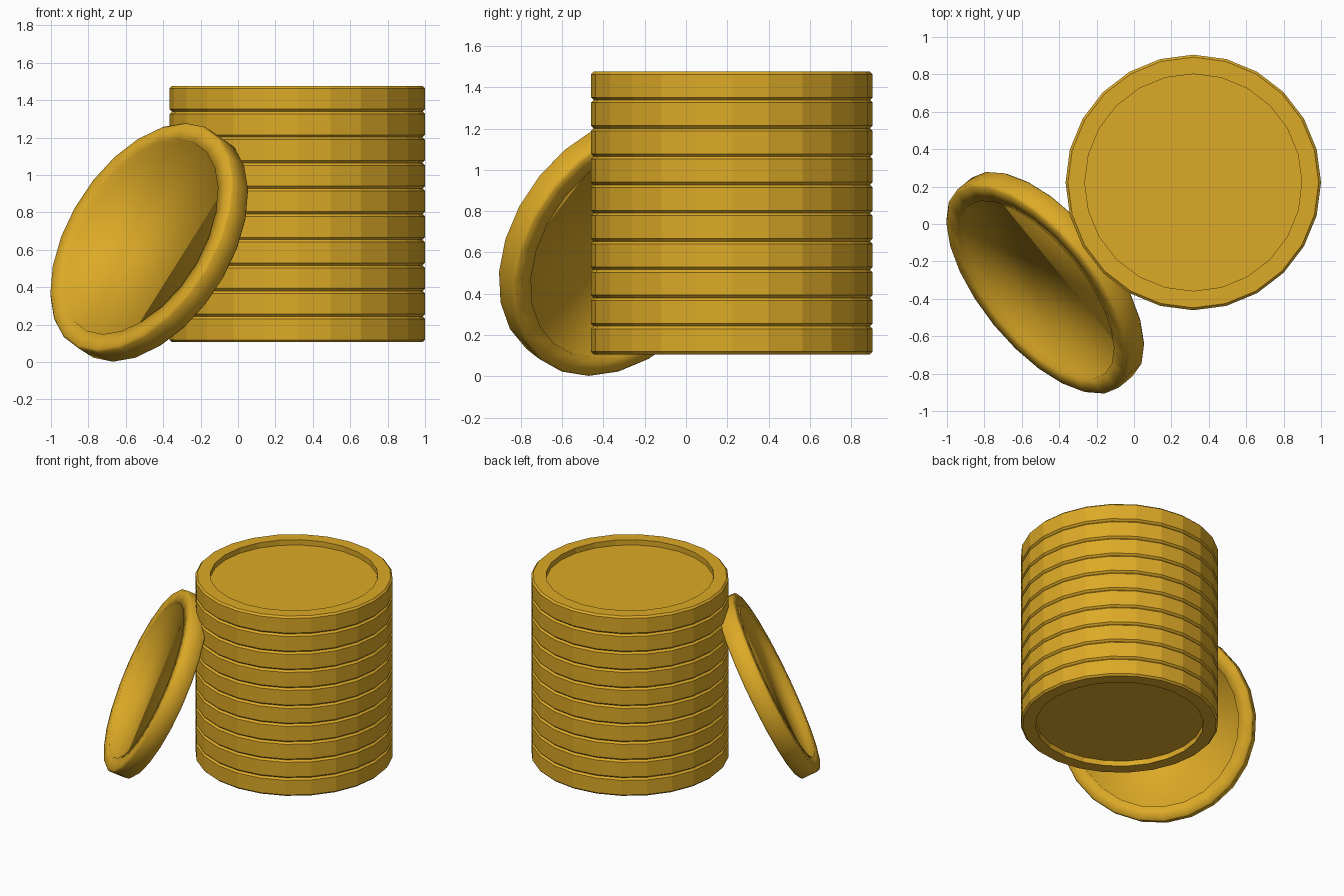
import bpy, bmesh, math
from mathutils import Vector

if "Cube" in bpy.data.objects:
    bpy.data.objects.remove(bpy.data.objects["Cube"])

SIDES = 24
R, H = 0.683, 0.137          # coin radius and thickness
BEVEL, INNER, DEPTH = 0.013, 0.58, 0.04

gold = bpy.data.materials.new("gold")
gold.diffuse_color = (0.72, 0.40, 0.02, 1)
gold.use_nodes = True
gold.node_tree.nodes["Principled BSDF"].inputs["Base Color"].default_value = gold.diffuse_color


def make_coin(name, location, smooth=False):
    """Lathe a coin: chamfered edge, raised rim, recessed face on both sides."""
    h = H / 2
    profile = [(INNER, -h + DEPTH), (INNER, -h), (R - BEVEL, -h), (R, -h + BEVEL),
               (R, h - BEVEL), (R - BEVEL, h), (INNER, h), (INNER, h - DEPTH)]
    bm = bmesh.new()
    rings = []
    for r, z in profile:
        rings.append([bm.verts.new((r * math.cos(2 * math.pi * i / SIDES),
                                    r * math.sin(2 * math.pi * i / SIDES), z))
                      for i in range(SIDES)])
    for a, b in zip(rings, rings[1:]):
        for i in range(SIDES):
            j = (i + 1) % SIDES
            bm.faces.new((a[i], a[j], b[j], b[i]))
    bm.faces.new(rings[0][::-1])
    bm.faces.new(rings[-1])
    for f in bm.faces:
        f.smooth = smooth
    mesh = bpy.data.meshes.new(name)
    bm.to_mesh(mesh)
    bm.free()
    mesh.materials.append(gold)
    obj = bpy.data.objects.new(name, mesh)
    obj.location = location
    bpy.context.collection.objects.link(obj)
    return obj


# Stack of ten coins
for k in range(10):
    make_coin(f"stacked_coin_{k + 1}", (0.317, 0.222, 0.106 + H * (k + 0.5)))

# Smooth coin leaning against the stack
leaning = make_coin("leaning_coin", (-0.475, -0.314, 0.64), smooth=True)
leaning.rotation_euler = Vector((-0.697, -0.567, 0.439)).to_track_quat('Z', 'Y').to_euler()
